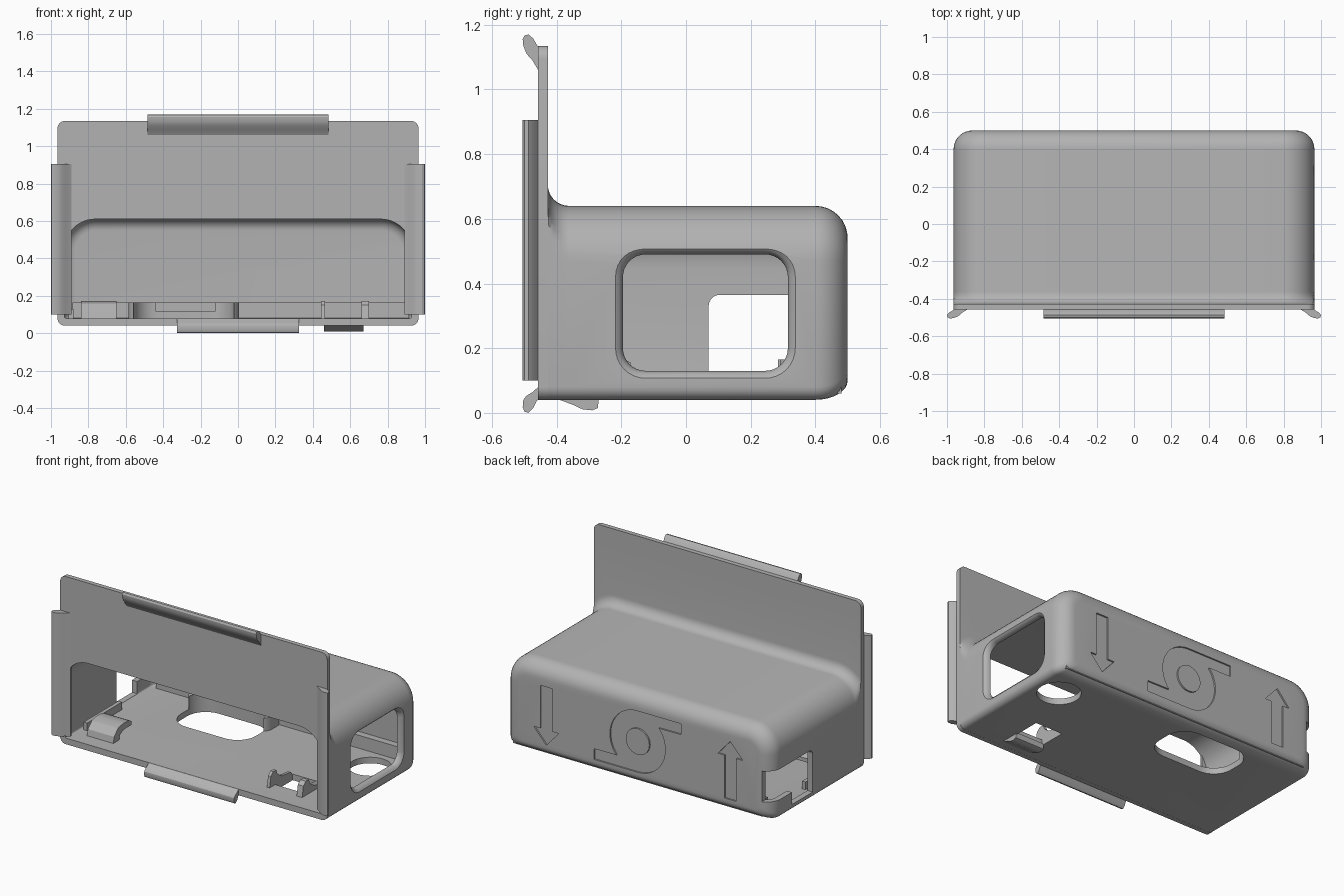
import bpy, bmesh, math
from math import sin, cos, radians

if "Cube" in bpy.data.objects:
    bpy.data.objects.remove(bpy.data.objects["Cube"])

grey = bpy.data.materials.new("plain_grey")
grey.diffuse_color = (0.45, 0.45, 0.45, 1)
grey.use_nodes = True
grey.node_tree.nodes["Principled BSDF"].inputs["Base Color"].default_value = grey.diffuse_color


def add_object(name, bm):
    bmesh.ops.recalc_face_normals(bm, faces=bm.faces)
    mesh = bpy.data.meshes.new(name)
    bm.to_mesh(mesh)
    bm.free()
    mesh.materials.append(grey)
    ob = bpy.data.objects.new(name, mesh)
    bpy.context.collection.objects.link(ob)
    return ob


def loft(name, rings):
    """Skin closed rings of 3D points and cap both ends."""
    bm = bmesh.new()
    vs = [[bm.verts.new(p) for p in r] for r in rings]
    n = len(rings[0])
    for a, b in zip(vs, vs[1:]):
        for i in range(n):
            j = (i + 1) % n
            bm.faces.new((a[i], a[j], b[j], b[i]))
    bm.faces.new(vs[0])
    bm.faces.new(vs[-1])
    return add_object(name, bm)


def prism(name, pts, axis, a, b):
    """Extrude a 2D outline along an axis from a to b."""
    place = {'X': lambda p, t: (t, p[0], p[1]),
             'Y': lambda p, t: (p[0], t, p[1]),
             'Z': lambda p, t: (p[0], p[1], t)}[axis]
    return loft(name, [[place(p, t) for p in pts] for t in (a, b)])


def arc(cx, cy, r, a0, a1, n=8):
    return [(cx + r * cos(radians(a0 + (a1 - a0) * i / n)),
             cy + r * sin(radians(a0 + (a1 - a0) * i / n))) for i in range(n + 1)]


def round_rect(x0, x1, y0, y1, r, n=8):
    return (arc(x1 - r, y1 - r, r, 0, 90, n) + arc(x0 + r, y1 - r, r, 90, 180, n)
            + arc(x0 + r, y0 + r, r, 180, 270, n) + arc(x1 - r, y0 + r, r, 270, 360, n))


def rect(x0, x1, y0, y1):
    return [(x0, y0), (x1, y0), (x1, y1), (x0, y1)]


def boolean(target, tool, op):
    mod = target.modifiers.new("cut", 'BOOLEAN')
    mod.operation, mod.solver, mod.object = op, 'EXACT', tool
    bpy.context.view_layer.objects.active = target
    bpy.ops.object.modifier_apply(modifier=mod.name)
    bpy.data.objects.remove(tool)


def section(y, w, z0, z1, r, rb, grow=0, limit=9):
    """Tunnel section: big top corners, small bottom corners."""
    half = arc(w - rb, z0 + rb, rb, -90, 0, 5) + arc(w - r, z1 - r, r + grow, 0, 90, 12)
    half = [(min(x, limit), z) for x, z in half]
    return [(x, y, z) for x, z in half] + [(-x, y, z) for x, z in reversed(half)]


def back_rings(y1, R, RB, w, z0, z1, r, rb):
    """Sections that round off the rear edges."""
    rings = []
    for i in range(9):
        a = radians(90 * i / 8)
        k = 1 - cos(a)
        rings.append(section(y1 - R + R * sin(a), w - R * k, z0 + RB * k, z1 - R * k, r - R * k, rb))
    return rings


# Housing shell, flaring into the front plate
F = 0.065
flare = [section(-0.44, 0.9645, 0.0405, 0.64, 0.17, 0.04, F, 0.9645)]
for i in range(9):
    a = radians(90 * i / 8)
    flare.append(section(-0.427 + F * (1 - cos(a)), 0.9645, 0.0405, 0.64, 0.17, 0.04,
                         F * (1 - sin(a)), 0.9645))
body = loft("housing", flare + back_rings(0.5, 0.1, 0.06, 0.9645, 0.0405, 0.64, 0.17, 0.04))
boolean(body, prism("front_plate", round_rect(-0.965, 0.965, 0.04, 1.135, 0.04), 'Y', -0.457, -0.427), 'UNION')
cavity = [section(-0.6, 0.928, 0.08, 0.61, 0.165, 0.01)]
boolean(body, loft("cavity", cavity + back_rings(0.465, 0.06, 0.01, 0.928, 0.08, 0.61, 0.165, 0.01)),
        'DIFFERENCE')

# Inner rear ledge and duct wall
boolean(body, prism("ledge", rect(-0.885, 0.915, 0.42, 0.48), 'Z', 0.06, 0.165), 'UNION')
boolean(body, prism("duct", round_rect(-0.585, 0.005, 0.27, 0.475, 0.08), 'Z', 0.065, 0.1645), 'UNION')
boolean(body, prism("duct_notch", rect(-0.44, -0.12, 0.2, 0.455), 'Z', 0.12, 0.3), 'DIFFERENCE')

# Floor holes: slot, round hole, latch hole
boolean(body, prism("slot", round_rect(-0.56, -0.02, 0.08, 0.41, 0.13), 'Z', -0.1, 0.3), 'DIFFERENCE')
boolean(body, prism("round_hole", arc(0.78, 0.25, 0.13, 0, 352.5, 47), 'Z', -0.1, 0.3), 'DIFFERENCE')
boolean(body, prism("latch_hole", rect(0.465, 0.66, -0.28, -0.1), 'Z', -0.1, 0.2), 'DIFFERENCE')

# Right window with a flared rim
rings = []
for x, g in ((0.85, 0), (0.93, 0), (0.945, 0.004), (0.956, 0.011), (0.966, 0.025), (1.0, 0.06)):
    rings.append([(x, y, z) for y, z in
                  round_rect(-0.195 - g, 0.315 + g, 0.13 - g, 0.49 + g, 0.07 + g)])
boolean(body, loft("window", rings), 'DIFFERENCE')

# Left port, breaking through the rear corner
port = [(0.07, 0.085), (0.285, 0.085), (0.285, 0.165), (0.6, 0.165), (0.6, 0.365)]
port += arc(0.105, 0.33, 0.035, 90, 180)
boolean(body, prism("port", port, 'X', -1.1, -0.895), 'DIFFERENCE')

# Engraved arrows and fan symbol on the back
for x, s in ((0.66, -1), (-0.67, 1)):
    pts = [(-0.043, -0.19), (0.043, -0.19), (0.043, 0.09), (0.09, 0.09), (0, 0.19), (-0.09, 0.09), (-0.043, 0.09)]
    boolean(body, prism("arrow", [(x + u, 0.31 + s * v) for u, v in pts], 'Y', 0.49, 0.55), 'DIFFERENCE')
fan = arc(0, 0, 0.2, 90, 220, 20) + [(-0.315, -0.13), (-0.315, -0.2)]
fan += arc(0, 0, 0.2, 270, 400, 20) + [(0.315, 0.13), (0.315, 0.2)]
boolean(body, prism("fan", [(-u, 0.32 + v) for u, v in fan], 'Y', 0.49, 0.55), 'DIFFERENCE')
prism("fan_hub", arc(0, 0.32, 0.085, 0, 350, 35), 'Y', 0.48, 0.5)

# Curled grip lips on the four plate edges: (out from plate, past the edge)
leaf = [(-0.01, -0.075), (0, -0.075), (0.018, -0.045), (0.036, -0.025), (0.046, 0.0), (0.048, 0.02),
        (0.042, 0.032), (0.03, 0.035), (0.015, 0.022), (0.005, 0.004), (0, -0.002), (-0.01, -0.002)]
prism("top_lip", [(-0.457 - u, 1.135 + v) for u, v in leaf], 'X', -0.485, 0.485)
prism("bottom_lip", [(-0.457 - u, 0.04 - (v * 1.14 if v > 0 else v * 0.53)) for u, v in leaf],
      'X', -0.325, 0.325)
for s, side in ((-1, "left"), (1, "right")):
    prism(side + "_lip", [(s * (0.965 + v), -0.457 - u) for u, v in leaf], 'Z', 0.1, 0.905)

# Inner hook, latch arms, rail and the latch tongue under the floor
hook = [(-0.36, 0.07), (-0.35, 0.12), (-0.31, 0.16), (-0.26, 0.172), (-0.2, 0.17), (-0.17, 0.155),
        (-0.17, 0.13), (-0.25, 0.13), (-0.29, 0.11), (-0.3, 0.07)]
prism("hook", hook, 'X', -0.84, -0.65)
arm = [(-0.34, 0.07), (-0.325, 0.15), (-0.3, 0.172), (-0.27, 0.172), (-0.255, 0.14), (-0.21, 0.11),
       (-0.12, 0.1), (-0.1, 0.07)]
for x0, x1 in ((0.445, 0.465), (0.66, 0.70)):
    prism("latch_arm", arm, 'X', x0, x1)
prism("side_rail", rect(-0.905, -0.88, -0.3, 0.06), 'Z', 0.07, 0.13)
tongue = [(-0.39, 0.05), (-0.39, 0.04), (-0.35, 0.025), (-0.32, 0.011), (-0.29, 0.008), (-0.272, 0.015),
          (-0.27, 0.05)]
prism("latch_tongue", tongue, 'X', 0.46, 0.67)

# Smooth shading with sharp edges kept
for ob in bpy.context.scene.objects:
    ob.select_set(True)
bpy.context.view_layer.objects.active = body
bpy.ops.object.shade_smooth_by_angle(angle=radians(30))
